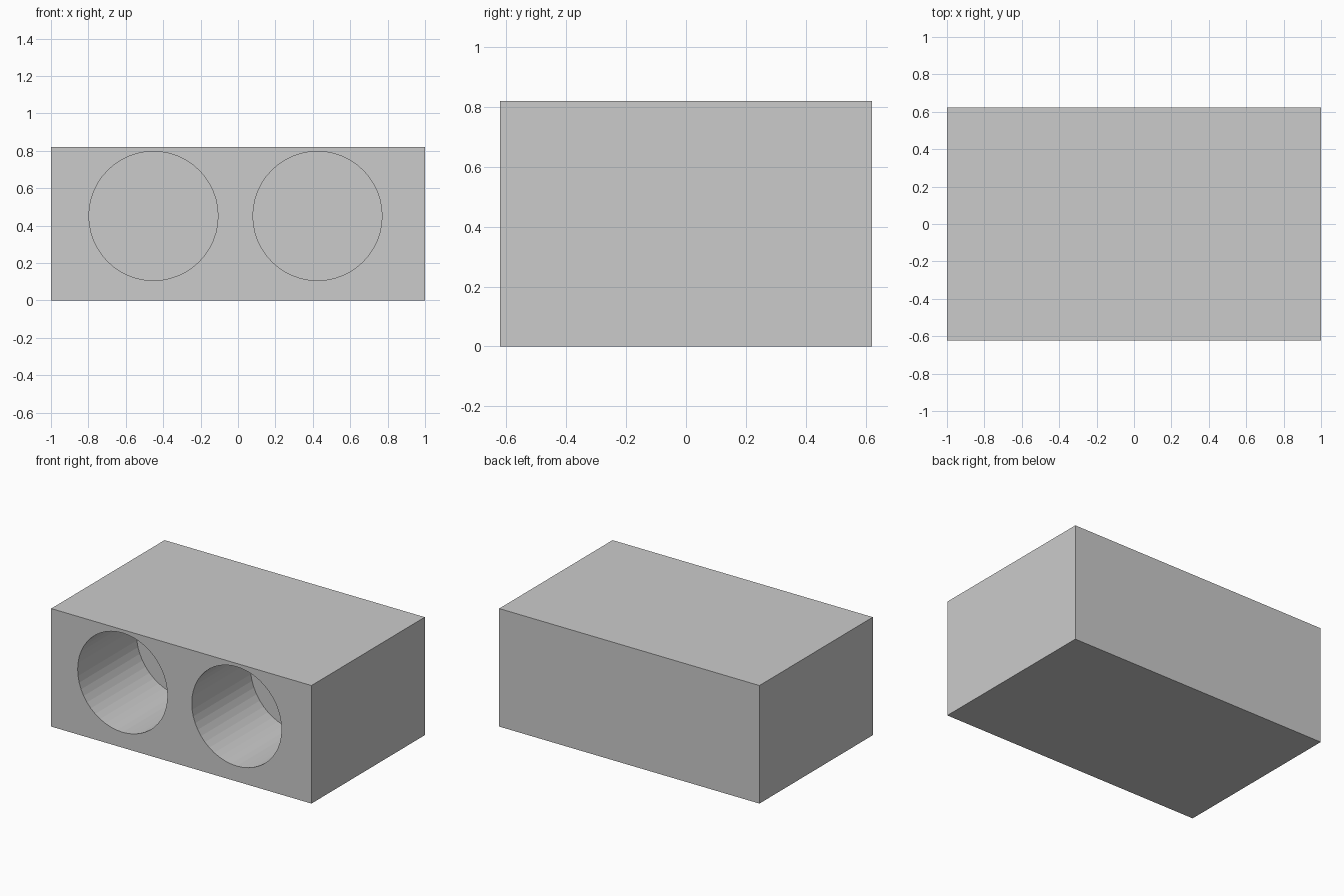
import bpy
import math

if "Cube" in bpy.data.objects:
    bpy.data.objects.remove(bpy.data.objects["Cube"])

WIDTH, DEPTH, HEIGHT = 2.0, 1.244, 0.82
HOLE_RADIUS, HOLE_DEPTH, HOLE_Z = 0.345, 0.645, 0.452
FRONT = -DEPTH / 2

# Solid block
bpy.ops.mesh.primitive_cube_add(size=1, location=(0, 0, HEIGHT / 2))
block = bpy.context.object
block.name = "block"
block.scale = (WIDTH, DEPTH, HEIGHT)
bpy.ops.object.transform_apply(location=True, rotation=False, scale=True)


def drill_blind_hole(x):
    """Cut a round blind hole into the front face at the given x."""
    margin = 0.1
    bpy.ops.mesh.primitive_cylinder_add(
        vertices=48, radius=HOLE_RADIUS, depth=HOLE_DEPTH + margin,
        location=(x, FRONT + (HOLE_DEPTH - margin) / 2, HOLE_Z),
        rotation=(math.pi / 2, 0, 0))
    cutter = bpy.context.object
    cutter.name = "hole_cutter"
    cutter.hide_render = True
    mod = block.modifiers.new("hole", 'BOOLEAN')
    mod.operation = 'DIFFERENCE'
    mod.solver = 'EXACT'
    mod.object = cutter
    bpy.ops.object.select_all(action='DESELECT')
    block.select_set(True)
    bpy.context.view_layer.objects.active = block
    bpy.ops.object.modifier_apply(modifier=mod.name)
    bpy.data.objects.remove(cutter)


# Two front holes, slightly off centre
for hole_x in (-0.452, 0.425):
    drill_blind_hole(hole_x)
